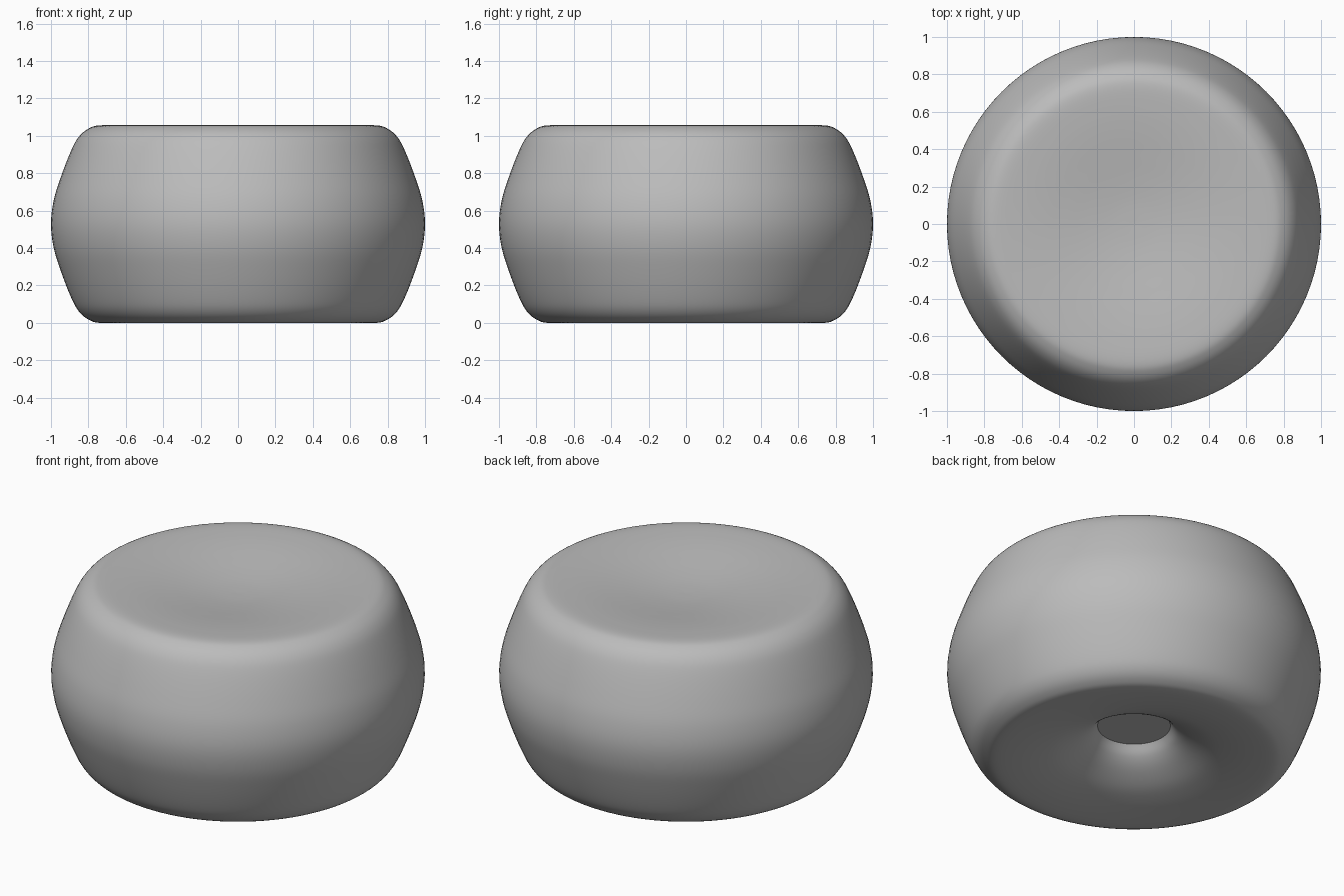
import bpy, bmesh, math
from mathutils import Vector

cube = bpy.data.objects.get("Cube")
if cube:
    bpy.data.objects.remove(cube)

SEGMENTS, STEPS = 96, 6


def material(name, rgb):
    mat = bpy.data.materials.new(name)
    mat.use_nodes = True
    mat.diffuse_color = (*rgb, 1)
    mat.node_tree.nodes["Principled BSDF"].inputs["Base Color"].default_value = (*rgb, 1)
    return mat


def smooth_path(points):
    """Rounded path through the points (Catmull-Rom)."""
    p = [Vector(q) for q in points]
    p = [2 * p[0] - p[1]] + p + [2 * p[-1] - p[-2]]
    path = []
    for a, b, c, d in zip(p, p[1:], p[2:], p[3:]):
        for i in range(STEPS):
            t = i / STEPS
            path.append(0.5 * (2 * b + (c - a) * t + (2 * a - 5 * b + 4 * c - d) * t ** 2
                               + (3 * b - a - 3 * c + d) * t ** 3))
    return path + [p[-2]]


def lathe(name, profile, mat):
    bm = bmesh.new()
    verts = [bm.verts.new((r, 0, z)) for r, z in profile]
    edges = [bm.edges.new(pair) for pair in zip(verts, verts[1:])]
    bmesh.ops.spin(bm, geom=verts + edges, cent=(0, 0, 0), axis=(0, 0, 1),
                   angle=math.tau, steps=SEGMENTS)
    bmesh.ops.remove_doubles(bm, verts=bm.verts, dist=0.0005)
    bmesh.ops.recalc_face_normals(bm, faces=bm.faces)
    mesh = bpy.data.meshes.new(name)
    bm.to_mesh(mesh)
    bm.free()
    mesh.materials.append(mat)
    obj = bpy.data.objects.new(name, mesh)
    bpy.context.collection.objects.link(obj)
    bpy.ops.object.select_all(action="DESELECT")
    obj.select_set(True)
    bpy.context.view_layer.objects.active = obj
    bpy.ops.object.shade_smooth_by_angle(angle=math.radians(30))
    return obj


HEIGHT, RIM, DISH = 1.056, 0.74, 0.06

# Flared recess under the body, ending in a flat disc
recess = [(0.195, 0.195), (0.235, 0.143), (0.3, 0.096), (0.4, 0.05), (0.5, 0.024), (0.62, 0.006)]
# Rounded lower half of the side, mirrored for the upper half
side = [(RIM, 0), (0.8, 0.018), (0.85, 0.06), (0.89, 0.13), (0.945, 0.27), (0.985, 0.4)]
upper_side = [(r, HEIGHT - z) for r, z in reversed(side)]
# Shallow dish on top
dish = [(RIM * k / 6, HEIGHT - DISH * (1 + math.cos(math.pi * k / 6)) / 2) for k in range(5, -1, -1)]

outline = smooth_path(recess + side + [(1, HEIGHT / 2)] + upper_side + dish)
lathe("body", [(0, recess[0][1])] + outline, material("plain grey", (0.5, 0.5, 0.5)))
